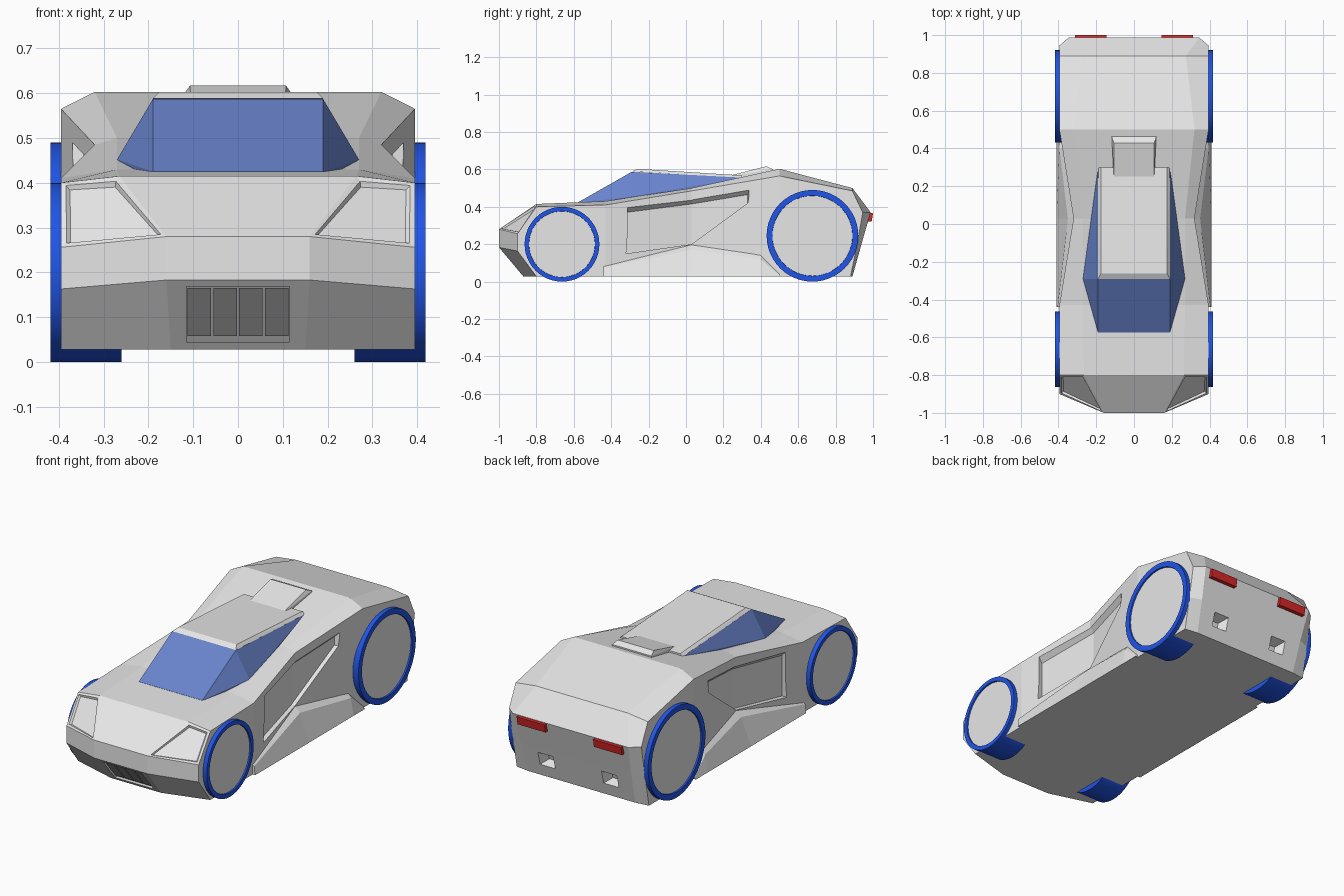
import bpy, bmesh, math
from mathutils import Matrix

if "Cube" in bpy.data.objects:
    bpy.data.objects.remove(bpy.data.objects["Cube"])


def material(name, rgb):
    m = bpy.data.materials.new(name)
    m.use_nodes = True
    m.diffuse_color = (*rgb, 1)
    m.node_tree.nodes["Principled BSDF"].inputs["Base Color"].default_value = (*rgb, 1)
    return m


PAINT = material("light grey paint", (0.8, 0.8, 0.8))
GRILLE = material("grille grey", (0.42, 0.42, 0.42))
GLASS = material("window blue", (0.14, 0.23, 0.61))
TYRE = material("tyre blue", (0.015, 0.09, 0.8))
RED = material("tail light red", (0.7, 0.02, 0.02))


def finish(name, bm, *mats):
    bmesh.ops.recalc_face_normals(bm, faces=bm.faces[:])
    me = bpy.data.meshes.new(name)
    bm.to_mesh(me)
    bm.free()
    ob = bpy.data.objects.new(name, me)
    bpy.context.collection.objects.link(ob)
    for m in mats:
        me.materials.append(m)
    return ob


def hull(name, pts, *mats, mirror=False):
    """Convex solid around points, optionally with their mirror image."""
    bm = bmesh.new()
    for x, y, z in pts:
        for s in ((1, -1) if mirror else (1,)):
            bm.verts.new((s * x, y, z))
    out = bmesh.ops.convex_hull(bm, input=bm.verts[:])
    loose = {v for v in out["geom_interior"] if isinstance(v, bmesh.types.BMVert)}
    bmesh.ops.delete(bm, geom=list(loose), context="VERTS")
    return finish(name, bm, *mats)


def loft(name, sections, side, *mats):
    """Closed skin through equal-length rings of points."""
    bm = bmesh.new()
    rings = [[bm.verts.new((side * x, y, z)) for x, y, z in sec] for sec in sections]
    n = len(rings[0])
    for a, b in zip(rings, rings[1:]):
        for i in range(n):
            bm.faces.new((a[i], a[(i + 1) % n], b[(i + 1) % n], b[i]))
    bm.faces.new(rings[0])
    bm.faces.new(rings[-1])
    return finish(name, bm, *mats)


# Body shell: outer and inner point columns, bottom to top, at each station
FLOOR = 0.028
outer = [[(.395, -.80, FLOOR), (.395, -.90, .163), (.395, -.90, .256), (.395, -.80, .40)]]
inner = [[(.15, -.87, FLOOR), (.16, -1, .183), (.16, -1, .28), (.265, -.80, .415)]]
for y, x, shoulder, top_x, top_z in ((-.43, .395, .41, .27, .43),
                                     (.03, .32, .485, .27, .50),
                                     (.50, .395, .565, .32, .603)):
    outer.append([(x, y, z) for z in (FLOOR, .163, .256, shoulder)])
    inner.append([(.2, y, FLOOR), None, None, (top_x, y, top_z)])
outer.append([(.395, .88, FLOOR), (.395, .915, .2), (.395, .945, .37), (.395, .89, .485)])
inner.append([(.32, .89, FLOOR), (.33, .938, .2), (.345, .987, .37), (.275, .89, .50)])

bm = bmesh.new()


def column_verts(cols, s):
    return [[p and bm.verts.new((s * p[0], p[1], p[2])) for p in c] for c in cols]


O = {s: column_verts(outer, s) for s in (1, -1)}
I = {s: column_verts(inner, s) for s in (1, -1)}
lamps = []
last = len(outer) - 1
for s in (1, -1):
    for j in range(last):
        for k in range(3):
            bm.faces.new((O[s][j][k], O[s][j + 1][k], O[s][j + 1][k + 1], O[s][j][k + 1]))
        for k in (0, 3):
            bm.faces.new((O[s][j][k], O[s][j + 1][k], I[s][j + 1][k], I[s][j][k]))
    for j in (0, last):
        for k in range(3):
            f = bm.faces.new((O[s][j][k], I[s][j][k], I[s][j][k + 1], O[s][j][k + 1]))
            if j == 0 and k == 2:
                lamps.append(f)
for j in range(last):
    for k in (0, 3):
        bm.faces.new((I[1][j][k], I[1][j + 1][k], I[-1][j + 1][k], I[-1][j][k]))
for j in (0, last):
    for k in range(3):
        bm.faces.new((I[1][j][k], I[-1][j][k], I[-1][j][k + 1], I[1][j][k + 1]))
bmesh.ops.recalc_face_normals(bm, faces=bm.faces[:])
# Headlights: inset, then sunk
bmesh.ops.inset_individual(bm, faces=lamps, thickness=.016)
bmesh.ops.inset_individual(bm, faces=lamps, thickness=.009, depth=-.01)
body = finish("body", bm, PAINT)


def fascia_y(z):
    return -1 + (.183 - z) * .84


def tail_y(z):
    return .987 - (.37 - z) * .284


cutters = []
# Door recesses: floor follows the pinched waist
for s in (1, -1):
    rings = []
    for y, x, low, high in ((-.32, .35, .15, .37), (.03, .298, .2, .415), (.33, .345, .42, .465)):
        rings.append([(x, y, low), (x, y, high), (x + .06, y + .02, high + .06), (x + .06, y, low)])
    cutters.append(loft("door_recess", rings, s, PAINT))
# Exhaust recesses
for s in (1, -1):
    rings = []
    for half, dy in ((.055, .02), (.022, -.05)):
        rings.append([(.19 + half * a, tail_y(.13 + half * b * .8) + dy, .13 + half * b * .8)
                      for a, b in ((-1, -1), (1, -1), (1, 1), (-1, 1))])
    cutters.append(loft("exhaust_recess", rings, s, PAINT))
# Grille opening
cutters.append(hull("grille_opening", [(.115, fascia_y(z) + d, z) for z in (.045, .168)
                                       for d in (-.03, .02)], PAINT, mirror=True))

for c in cutters:
    c.hide_render = True
    mod = body.modifiers.new(c.name, "BOOLEAN")
    mod.operation = "DIFFERENCE"
    mod.solver = "EXACT"
    mod.object = c
    bpy.context.view_layer.objects.active = body
    bpy.ops.object.modifier_apply(modifier=mod.name)
    bpy.data.objects.remove(c)

# Grille panels
for i in range(4):
    x = -.1125 + i * .0575
    hull("grille_panel", [(a, fascia_y(z) + d, z) for a in (x, x + .0525)
                          for z in (.058, .165) for d in (.01, .026)], GRILLE)

# Cabin glass and roof
hull("cabin_glass", [(.19, -.575, .425), (.19, -.575, .38), (.19, -.29, .587), (.27, -.29, .452),
                     (.19, .30, .556), (.19, .30, .5)], GLASS, mirror=True)
hull("roof", [(.19, -.29, .588), (.175, -.262, .603), (.175, .30, .568), (.19, .30, .555)],
     PAINT, mirror=True)

# Roof scoop
hull("roof_scoop", [(.105, .20, .55), (.105, .20, .558), (.107, .43, .617), (.118, .462, .602),
                    (.118, .462, .57)], PAINT, mirror=True)

for s in (1, -1):
    side = "left" if s > 0 else "right"
    # Side skirt, leaning in towards the waist
    skirt = []
    for y, top_x, top_z, in_x, in_z in ((-.44, .405, .075, .39, .085), (.03, .35, .17, .316, .2),
                                        (.40, .395, .12, .375, .145), (.50, .40, .035, .39, .045)):
        skirt.append([(.41, y, FLOOR), (top_x, y, top_z), (in_x, y, in_z),
                      (.25, y, in_z), (.25, y, FLOOR)])
    loft(side + "_skirt", skirt, s, PAINT)

    # Tail light
    hull(side + "_tail_light", [(s * x, y, z) for x in (.145, .312)
                                for y, z in ((.95, .32), (.993, .322), (1, .365), (.95, .372))], RED)

    # Wheels with a sunken hub disc
    for end, y, r, rim in (("front", -.663, .2, .023), ("rear", .676, .245, .03)):
        bm = bmesh.new()
        place = Matrix.Translation((s * .339, y, r)) @ Matrix.Rotation(math.pi / 2, 4, "Y")
        bmesh.ops.create_cone(bm, cap_ends=True, segments=48, radius1=r, radius2=r,
                              depth=.158, matrix=place)
        bm.normal_update()
        hub = [f for f in bm.faces if f.normal.x * s > .9]
        bmesh.ops.inset_individual(bm, faces=hub, thickness=rim)
        bmesh.ops.inset_individual(bm, faces=hub, thickness=.001, depth=-.008)
        hub[0].material_index = 1
        wheel = finish(f"{end}_{side}_wheel", bm, TYRE, PAINT)
        bpy.ops.object.select_all(action="DESELECT")
        wheel.select_set(True)
        bpy.context.view_layer.objects.active = wheel
        bpy.ops.object.shade_smooth_by_angle(angle=math.radians(30))
